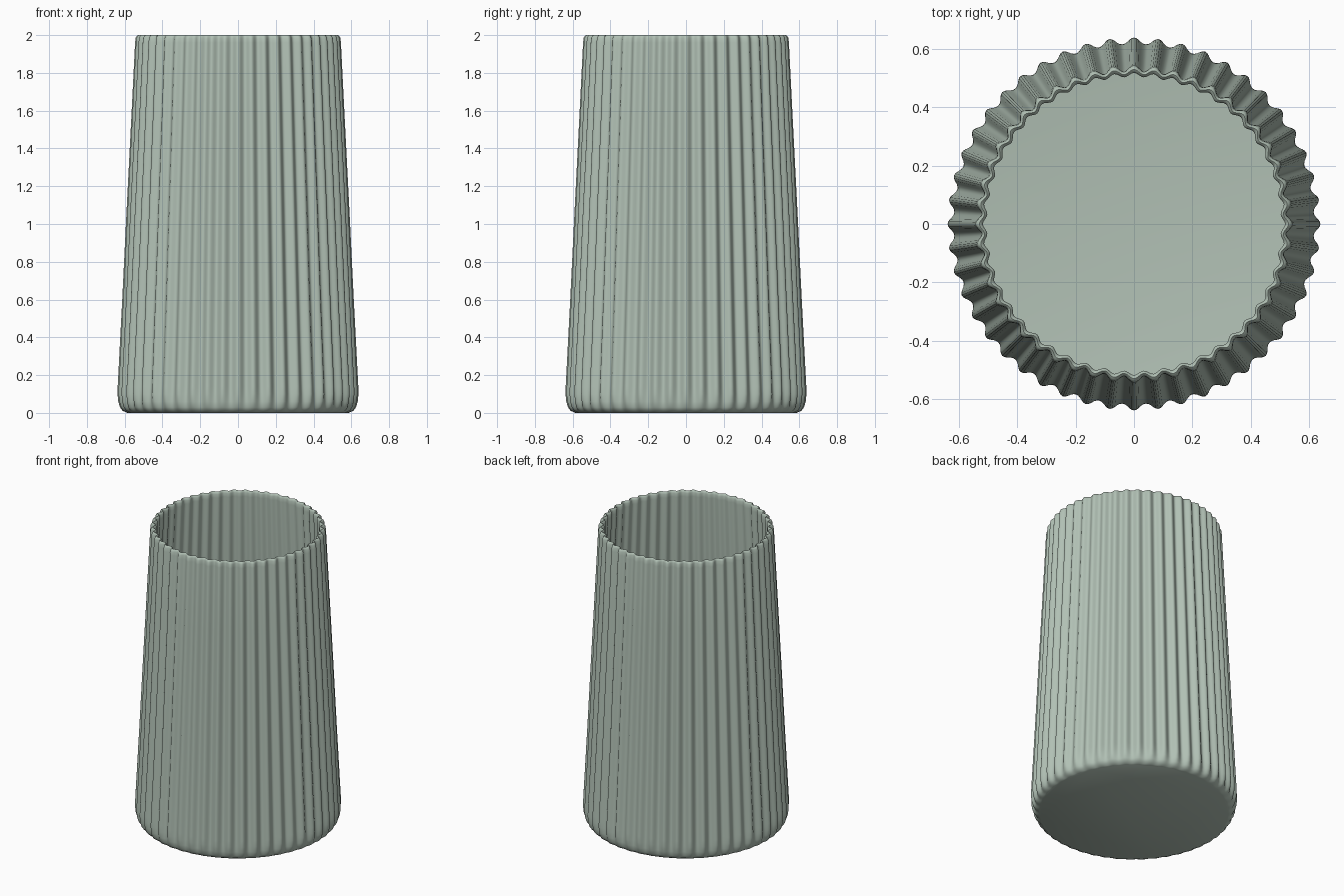
import bpy, bmesh
from math import cos, sin, tau, radians

cube = bpy.data.objects.get("Cube")
if cube:
    bpy.data.objects.remove(cube)

glaze = bpy.data.materials.new("sage_green")
glaze.use_nodes = True
color = (0.44, 0.53, 0.46, 1)
glaze.diffuse_color = color
bsdf = glaze.node_tree.nodes["Principled BSDF"]
bsdf.inputs["Base Color"].default_value = color
bsdf.inputs["Roughness"].default_value = 0.6

FLUTES = 48
SEGMENTS = FLUTES * 10

# Profile from base centre, up the outside, over the rim and down the inside:
# crest radius, height, flute depth
profile = [
    (0.585, 0.0, 0.0), (0.595, 0.004, 0.004), (0.612, 0.012, 0.006),
    (0.625, 0.03, 0.01), (0.634, 0.06, 0.018), (0.638, 0.1, 0.024),
    (0.637, 0.14, 0.026), (0.613, 0.6, 0.026), (0.59, 1.07, 0.025),
    (0.566, 1.54, 0.024), (0.545, 1.96, 0.022), (0.542, 1.985, 0.021),
    (0.536, 1.996, 0.019), (0.529, 2.0, 0.017), (0.522, 1.996, 0.015),
    (0.517, 1.985, 0.014), (0.517, 1.96, 0.014), (0.54, 1.5, 0.015),
    (0.563, 1.03, 0.016), (0.586, 0.56, 0.016), (0.609, 0.12, 0.015),
    (0.604, 0.07, 0.008), (0.585, 0.045, 0.0), (0.56, 0.04, 0.0),
]

bm = bmesh.new()
rings = []
for radius, height, depth in profile:
    ring = []
    for i in range(SEGMENTS):
        a = tau * i / SEGMENTS
        r = radius - depth * (1 - cos(FLUTES * a)) / 2
        ring.append(bm.verts.new((r * cos(a), r * sin(a), height)))
    rings.append(ring)

# Fluted wall
for low, high in zip(rings, rings[1:]):
    for i in range(SEGMENTS):
        j = (i + 1) % SEGMENTS
        bm.faces.new((low[i], low[j], high[j], high[i]))

# Flat underside and inner floor
bm.faces.new(rings[0][::-1])
bm.faces.new(rings[-1])

mesh = bpy.data.meshes.new("fluted_vase")
bm.to_mesh(mesh)
bm.free()
mesh.materials.append(glaze)
vase = bpy.data.objects.new("fluted_vase", mesh)
bpy.context.collection.objects.link(vase)
bpy.context.view_layer.objects.active = vase
vase.select_set(True)
bpy.ops.object.shade_smooth_by_angle(angle=radians(40))
